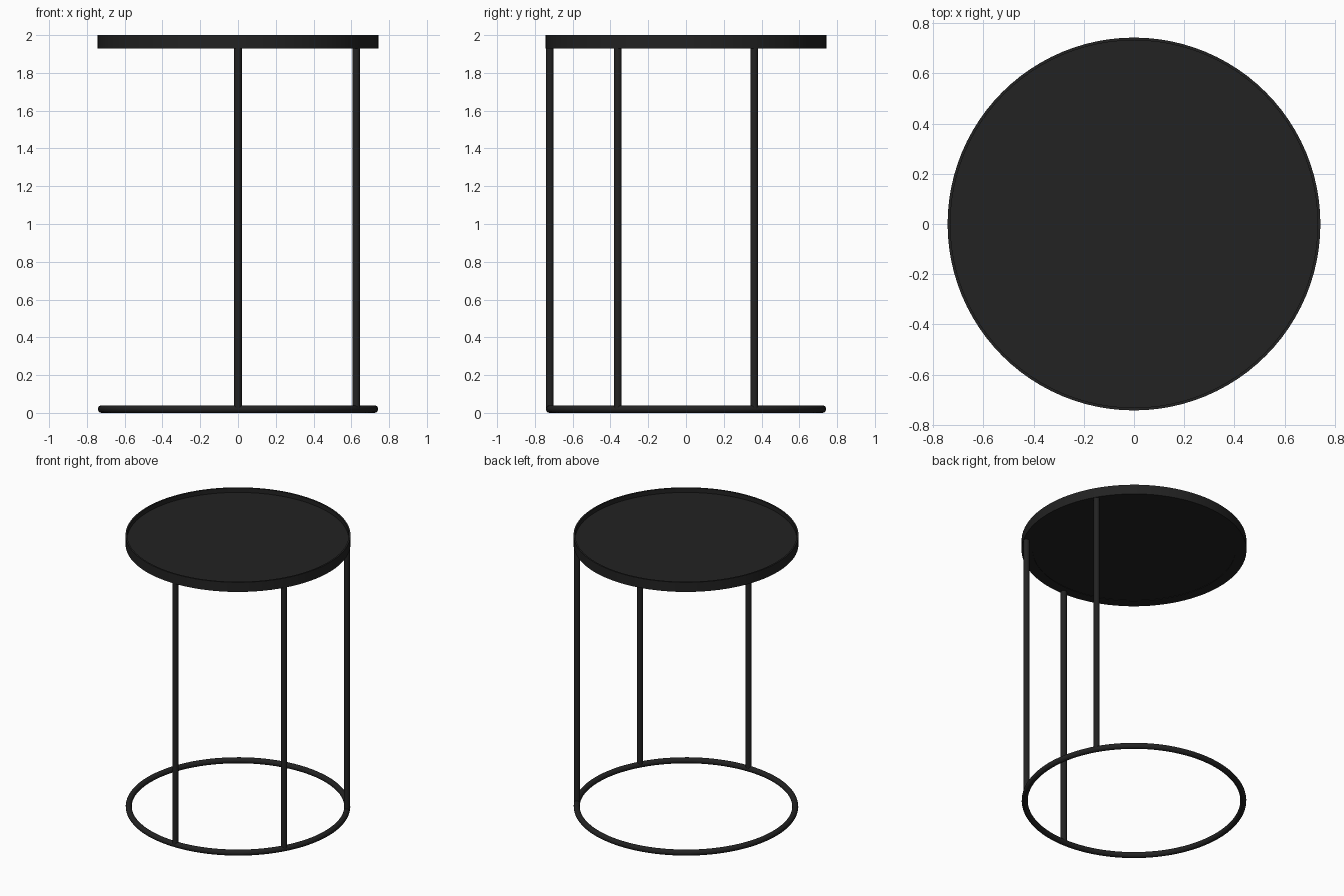
import bpy, bmesh, math

if "Cube" in bpy.data.objects:
    bpy.data.objects.remove(bpy.data.objects["Cube"])

black = bpy.data.materials.new("black_metal")
black.diffuse_color = (0.016, 0.016, 0.016, 1)
black.use_nodes = True
black.node_tree.nodes["Principled BSDF"].inputs["Base Color"].default_value = black.diffuse_color


def lathe(name, profile, steps=96, closed=False):
    """Revolve an (r, z) profile around the z axis."""
    bm = bmesh.new()
    vs = [bm.verts.new((r, 0, z)) for r, z in profile]
    es = [bm.edges.new(p) for p in zip(vs, vs[1:])]
    if closed:
        es.append(bm.edges.new((vs[-1], vs[0])))
    bmesh.ops.spin(bm, geom=vs + es, cent=(0, 0, 0), axis=(0, 0, 1),
                   angle=math.tau, steps=steps, use_duplicate=False)
    bmesh.ops.remove_doubles(bm, verts=bm.verts, dist=1e-5)
    bmesh.ops.recalc_face_normals(bm, faces=bm.faces)
    me = bpy.data.meshes.new(name)
    bm.to_mesh(me)
    bm.free()
    ob = bpy.data.objects.new(name, me)
    bpy.context.collection.objects.link(ob)
    finish(ob)
    return ob


def finish(ob):
    ob.data.materials.append(black)
    bpy.ops.object.select_all(action='DESELECT')
    ob.select_set(True)
    bpy.context.view_layer.objects.active = ob
    bpy.ops.object.shade_smooth_by_angle(angle=math.radians(35))


R, TUBE = 0.722, 0.02

# Round tray top: thin raised rim, recessed surface, slight step underneath
lathe("tray_top", [(0, 1.968), (0.732, 1.968), (0.732, 2.0), (0.743, 2.0),
                   (0.743, 1.93), (0.67, 1.93), (0.67, 1.933), (0, 1.933)])

# Base ring lying on the floor
circle = [(R + TUBE * math.cos(a * math.tau / 16), TUBE + TUBE * math.sin(a * math.tau / 16))
          for a in range(16)]
lathe("base_ring", circle, closed=True)

# Three upright legs, leaving the left side open
z0, z1 = TUBE, 1.935
for name, deg in (("front_leg", -90), ("right_front_leg", -30), ("right_back_leg", 30)):
    a = math.radians(deg)
    bpy.ops.mesh.primitive_cylinder_add(vertices=20, radius=TUBE, depth=z1 - z0,
                                        location=(R * math.cos(a), R * math.sin(a), (z0 + z1) / 2))
    leg = bpy.context.object
    leg.name = name
    finish(leg)
